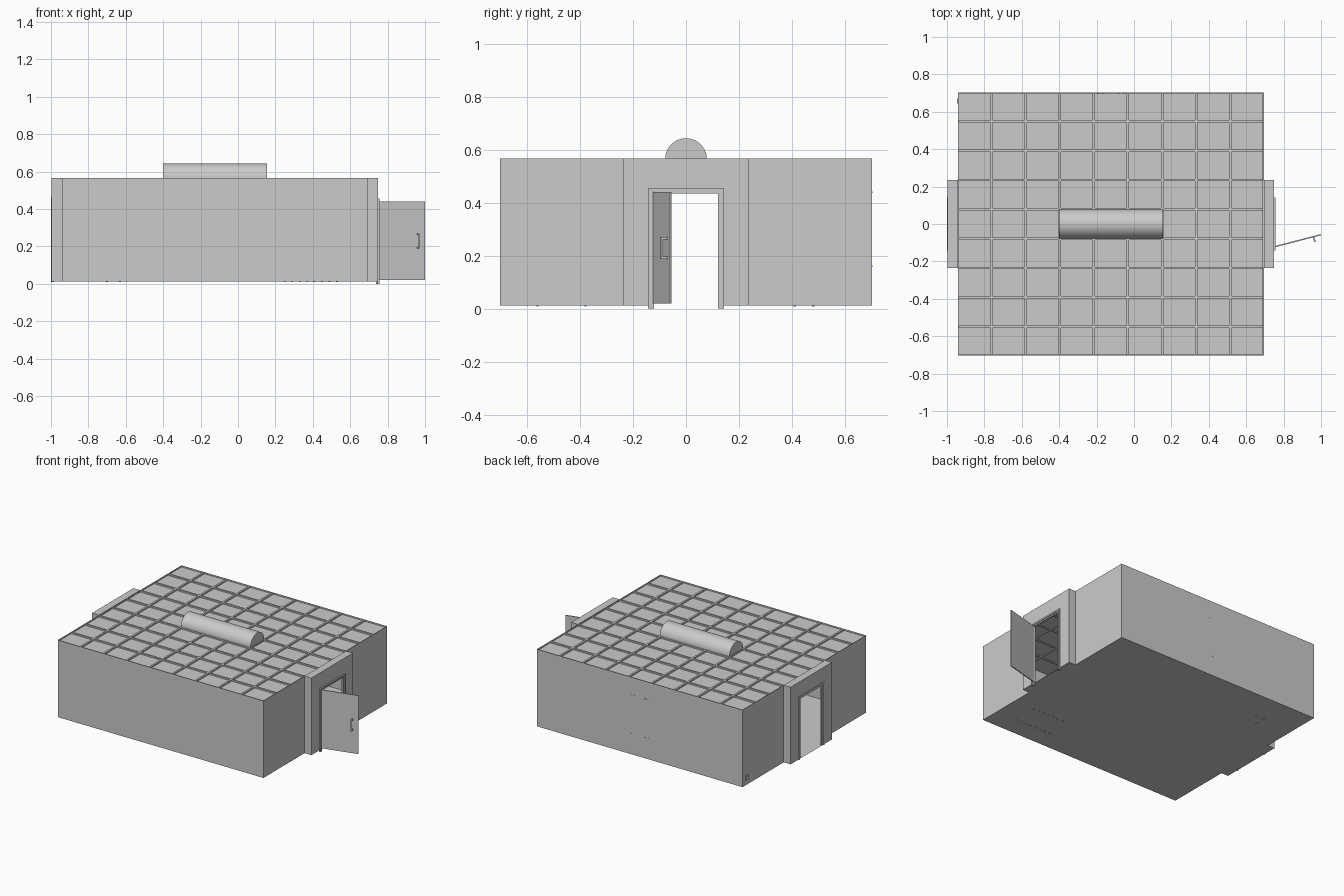
import bpy, bmesh, math
from mathutils import Matrix, Vector

if "Cube" in bpy.data.objects:
    bpy.data.objects.remove(bpy.data.objects["Cube"])

X0, X1, Y, Z0, Z1 = -0.941, 0.694, 0.702, 0.012, 0.566   # main room
A0, A1, AY = -0.996, 0.748, 0.235                        # end bays


def finish(name, bm):
    me = bpy.data.meshes.new(name)
    bm.to_mesh(me)
    bm.free()
    ob = bpy.data.objects.new(name, me)
    bpy.context.collection.objects.link(ob)
    return ob


def add_box(bm, x0, x1, y0, y1, z0, z1, mat=None):
    m = Matrix.Translation(((x0 + x1) / 2, (y0 + y1) / 2, (z0 + z1) / 2)) \
        @ Matrix.Diagonal((x1 - x0, y1 - y0, z1 - z0, 1))
    bmesh.ops.create_cube(bm, size=1, matrix=(mat or Matrix()) @ m)


def boxes(name, items, mat=None):
    bm = bmesh.new()
    for b in items:
        add_box(bm, *b, mat)
    return finish(name, bm)


# Walls: cross-shaped outline with a doorway in each end bay
outline = [(X0, -Y), (X1, -Y), (X1, -AY), (A1, -AY), (A1, AY), (X1, AY),
           (X1, Y), (X0, Y), (X0, AY), (A0, AY), (A0, -AY), (X0, -AY)]
bm = bmesh.new()
for i, p in enumerate(outline):
    q = outline[(i + 1) % len(outline)]
    if abs(p[0]) > 0.74 and p[0] == q[0] and abs(p[1]) == AY and p[0] in (A0, A1):
        s = 1 if q[1] > p[1] else -1
        prof = [(-AY, Z0), (-0.128, Z0), (-0.128, 0.442), (0.128, 0.442),
                (0.128, Z0), (AY, Z0), (AY, Z1), (-AY, Z1)]
        bm.faces.new([bm.verts.new((p[0], s * a, z)) for a, z in prof])
    else:
        bm.faces.new([bm.verts.new(v) for v in
                      ((*p, Z0), (*q, Z0), (*q, Z1), (*p, Z1))])
bmesh.ops.remove_doubles(bm, verts=bm.verts, dist=1e-5)
walls = finish("walls", bm)
sol = walls.modifiers.new("thickness", 'SOLIDIFY')
sol.thickness, sol.offset = 0.003, -1

# Floor follows the same outline
bm = bmesh.new()
bm.faces.new([bm.verts.new((x, y, Z0)) for x, y in reversed(outline)])
finish("floor", bm)

# Flat roofs of the end bays
boxes("bay_roofs", [(A0, X0, -AY, AY, Z1 - 0.006, Z1),
                    (X1, A1, -AY, AY, Z1 - 0.006, Z1)])

# Ceiling: recessed tiles between a 9 x 9 grid of bars
N, bar = 9, 0.013
px, py = (X1 - X0 - 0.006 + bar) / N, (2 * Y - 0.006 + bar) / N
boxes("ceiling_tiles", [(X0 + 0.003, X1 - 0.003, -Y + 0.003, Y - 0.003,
                         Z1 - 0.014, Z1 - 0.010)])
bars = []
for i in range(1, N):
    x = X0 + 0.003 + i * px - bar
    y = -Y + 0.003 + i * py - bar
    bars.append((x, x + bar, -Y + 0.003, Y - 0.003, Z1 - 0.02, Z1))
    bars.append((X0 + 0.003, X1 - 0.003, y, y + bar, Z1 - 0.02, Z1 - 0.0002))
boxes("ceiling_grid", bars)

# Half-round skylight
bm = bmesh.new()
arc = [(0.078 * math.cos(math.pi * k / 32), Z1 + 0.077 * math.sin(math.pi * k / 32))
       for k in range(33)]
f = bm.faces.new([bm.verts.new((-0.4, y, z)) for y, z in arc])
r = bmesh.ops.extrude_face_region(bm, geom=[f])
bmesh.ops.translate(bm, vec=(0.554, 0, 0),
                    verts=[g for g in r["geom"] if isinstance(g, bmesh.types.BMVert)])
bmesh.ops.recalc_face_normals(bm, faces=bm.faces)
sky = finish("skylight", bm)
bpy.context.view_layer.objects.active = sky
sky.select_set(True)
bpy.ops.object.shade_smooth_by_angle(angle=math.radians(35))


# Stepped door frames
def door_frame(name, xa, xb, inner, zb, zt):
    items = []
    for x0, x1, o, i, t in ((xa, xb, 0.143, 0.132, zt),
                            (inner, (xa + xb) / 2, 0.132, 0.120, zt - 0.008)):
        x0, x1 = min(x0, x1), max(x0, x1)
        for s in (-1, 1):
            ya, yb = sorted((s * o, s * i))
            items.append((x0, x1, ya, yb, zb, t))
        items.append((x0, x1, -i, i, t - (o - i), t))
    return boxes(name, items)


door_frame("right_door_frame", 0.746, 0.757, 0.738, 0.0, 0.455)
door_frame("left_door_frame", -1.0, -0.99, -0.985, 0.01, 0.462)

# Open door with pull handle, hinged on the right doorway
hinge = Matrix.Translation((0.752, -0.122, 0)) @ Matrix.Rotation(
    math.atan2(0.064, 0.247), 4, 'Z')
boxes("door", [(0, 0.255, -0.003, 0.004, 0.02, 0.44)], hinge)
boxes("door_handle", [(0.211, 0.219, -0.029, -0.021, 0.188, 0.27),
                      (0.211, 0.219, -0.022, -0.002, 0.188, 0.197),
                      (0.211, 0.219, -0.022, -0.002, 0.261, 0.27)], hinge)

# Small fixings through the back wall and an outlet on the left wall
boxes("wall_fixings", [(x - 0.003, x + 0.003, Y - 0.004, Y + 0.002, z - 0.003, z + 0.003)
                       for x in (-0.19, -0.165, -0.08, -0.055) for z in (0.16, 0.44)])
boxes("wall_outlet", [(X0 - 0.006, X0 + 0.002, 0.645, 0.67, 0.05, 0.085)])

# Furniture feet showing under the floor
boxes("feet", [(x - 0.005, x + 0.005, y - 0.004, y + 0.004, Z0 - 0.003, Z0 + 0.006)
               for y in (-0.56, -0.38) for x in [0.25 + 0.04 * k for k in range(8)]]
      + [(x - 0.005, x + 0.005, y - 0.005, y + 0.005, Z0 - 0.003, Z0 + 0.006)
         for x in (-0.70, -0.63) for y in (0.41, 0.48)])
